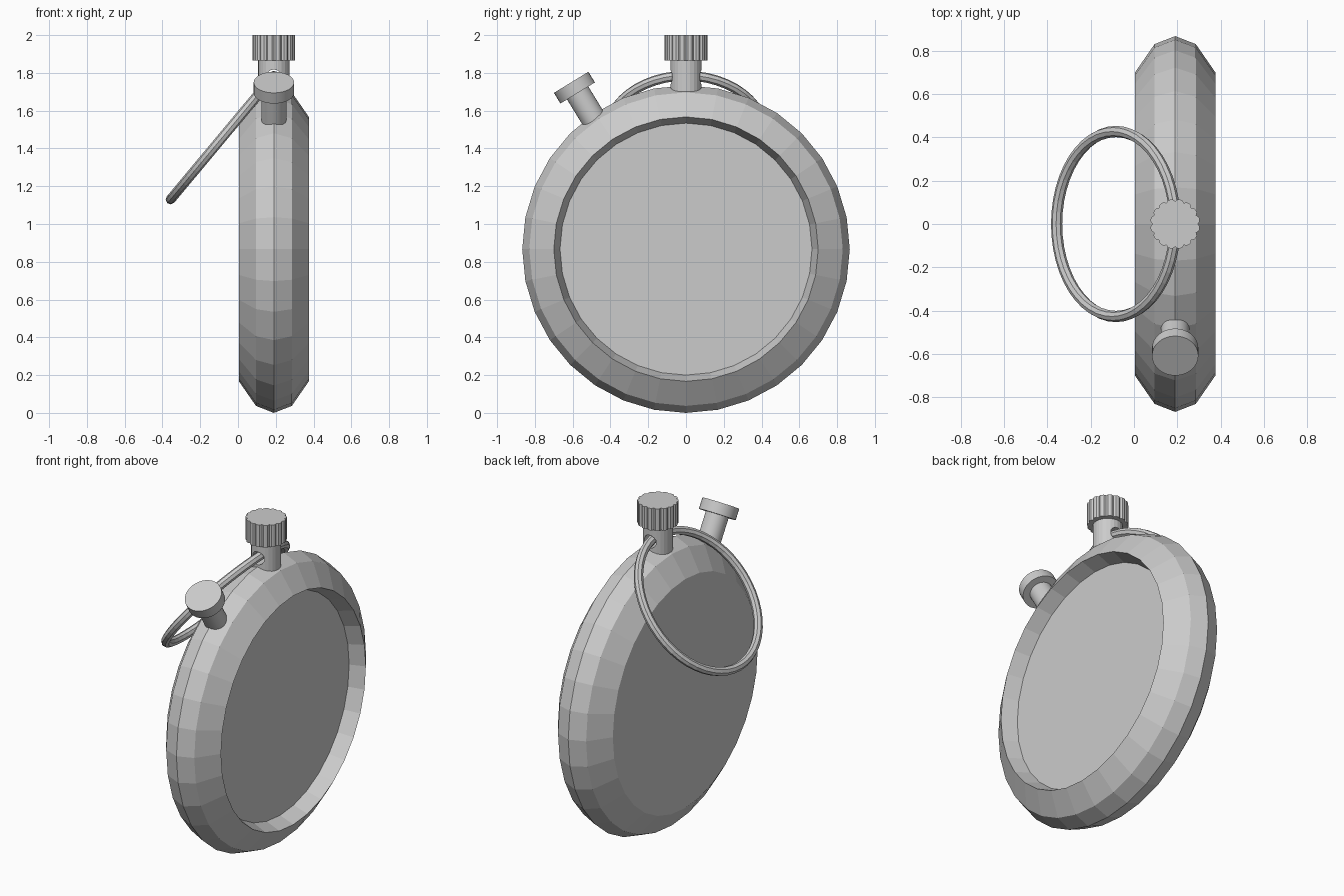
import bpy, bmesh, math
from mathutils import Vector, Matrix

cube = bpy.data.objects.get("Cube")
if cube:
    bpy.data.objects.remove(cube, do_unlink=True)

# One plain metal colour
metal = bpy.data.materials.new("grey_metal")
metal.use_nodes = True
GREY = (0.6, 0.6, 0.6, 1)
metal.diffuse_color = GREY
metal.node_tree.nodes["Principled BSDF"].inputs["Base Color"].default_value = GREY

CX = 0.19          # middle plane of the case
BODY_Z = 0.867     # case centre height and radius


def lathe(name, profile, segments, matrix, radius=lambda i: 1.0):
    """Closed solid of revolution about local z; profile holds (r, z) pairs."""
    bm = bmesh.new()
    rings = []
    for r, z in profile:
        ring = []
        for i in range(segments):
            a = math.tau * i / segments
            k = r * radius(i)
            ring.append(bm.verts.new((k * math.cos(a), k * math.sin(a), z)))
        rings.append(ring)
    for lo, hi in zip(rings, rings[1:]):
        for i in range(segments):
            j = (i + 1) % segments
            bm.faces.new((lo[i], lo[j], hi[j], hi[i]))
    bm.faces.new(rings[0][::-1])
    bm.faces.new(rings[-1])
    bmesh.ops.recalc_face_normals(bm, faces=bm.faces)
    mesh = bpy.data.meshes.new(name)
    bm.to_mesh(mesh)
    bm.free()
    obj = bpy.data.objects.new(name, mesh)
    obj.matrix_world = matrix
    mesh.materials.append(metal)
    bpy.context.collection.objects.link(obj)
    return obj


def smooth(obj):
    bpy.ops.object.select_all(action="DESELECT")
    obj.select_set(True)
    bpy.context.view_layer.objects.active = obj
    bpy.ops.object.shade_smooth_by_angle(angle=math.radians(30))


# Case: faceted disc facing +x, flat back, recessed dial
facing_x = Matrix.Translation((CX, 0, BODY_Z)) @ Matrix.Rotation(math.pi / 2, 4, "Y")
lathe("case", [(0.70, -0.185), (0.83, -0.095), (BODY_Z, 0), (0.83, 0.095),
               (0.70, 0.185), (0.667, 0.095)], 32, facing_x)

# Crown stem with a cross hole for the ring
crown_at = Matrix.Translation((CX, 0, 0))
stem = lathe("crown_stem", [(0.083, 1.66), (0.083, 1.88)], 24, crown_at)
hole = lathe("ring_hole_cutter", [(0.04, -0.2), (0.04, 0.2)], 16,
             Matrix.Translation((CX, 0, 1.778)) @ Matrix.Rotation(math.pi / 2, 4, "X"))
hole.hide_render = True
hole.hide_viewport = True
cut = stem.modifiers.new("ring_hole", "BOOLEAN")
cut.operation = "DIFFERENCE"
cut.solver = "EXACT"
cut.object = hole

# Fluted crown: rounded lobes with narrow grooves
lathe("crown", [(0.115, 1.865), (0.115, 2.0)], 64, crown_at,
      lambda i: (0.91, 0.985, 1.0, 0.985)[i % 4])

# Side push button, leaning towards -y
axis = Vector((0, -math.sin(math.radians(31.5)), math.cos(math.radians(31.5))))
button_at = (Matrix.Translation((CX, -0.608, 1.75))
             @ axis.to_track_quat("Z", "Y").to_matrix().to_4x4())
smooth(lathe("button_stem", [(0.066, -0.30), (0.066, -0.05)], 32, button_at))
smooth(lathe("button_cap", [(0.107, -0.066), (0.107, 0)], 32, button_at))

# Hanging ring, passing through the crown stem and tilted back
top, low = Vector((CX, 0, 1.785)), Vector((-0.357, 0, 1.13))
centre, along = (top + low) / 2, (top - low)
tilt = math.atan2(along.z, along.x)
bpy.ops.mesh.primitive_torus_add(
    major_segments=48, minor_segments=8, major_radius=along.length / 2,
    minor_radius=0.026, location=centre, rotation=(0, -tilt, 0))
ring = bpy.context.object
ring.name = "hanging_ring"
ring.data.materials.append(metal)
